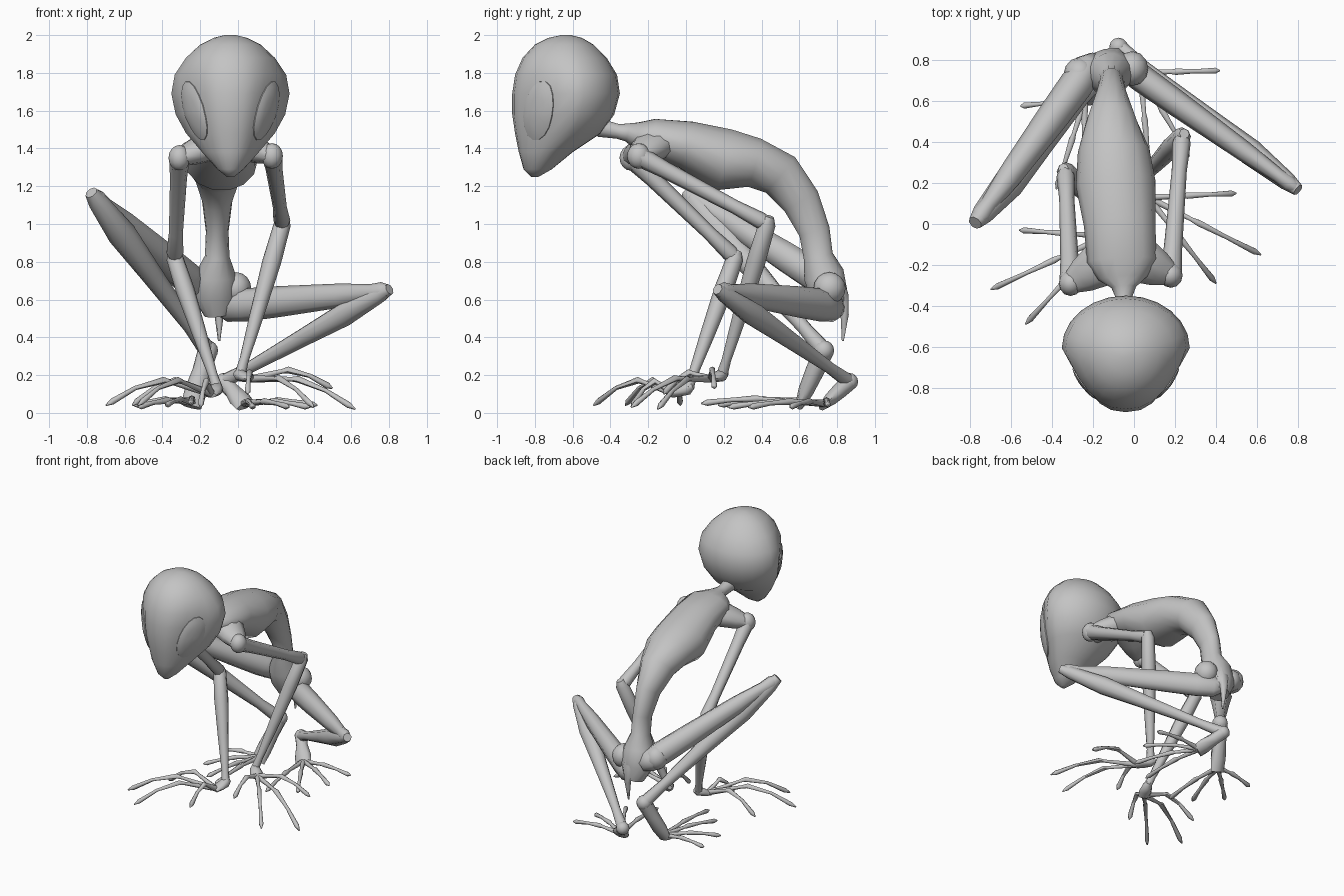
import bpy, bmesh, math
from mathutils import Vector, Matrix

old = bpy.data.objects.get("Cube")
if old:
    bpy.data.objects.remove(old)

skin = bpy.data.materials.new("grey_skin")
skin.use_nodes = True
skin.diffuse_color = (0.55, 0.55, 0.55, 1)
skin.node_tree.nodes["Principled BSDF"].inputs["Base Color"].default_value = (0.55, 0.55, 0.55, 1)

X, Z = Vector((1, 0, 0)), Vector((0, 0, 1))


def finish(name, bm, angle=60):
    bmesh.ops.recalc_face_normals(bm, faces=bm.faces)
    me = bpy.data.meshes.new(name)
    bm.to_mesh(me)
    bm.free()
    me.materials.append(skin)
    ob = bpy.data.objects.new(name, me)
    bpy.context.collection.objects.link(ob)
    bpy.ops.object.select_all(action='DESELECT')
    ob.select_set(True)
    bpy.context.view_layer.objects.active = ob
    bpy.ops.object.shade_smooth_by_angle(angle=math.radians(angle))
    return ob


def loft(bm, rings):
    """Skin a list of vertex rings and close both ends."""
    loops = [[bm.verts.new(p) for p in ring] for ring in rings]
    n = len(loops[0])
    for a, b in zip(loops, loops[1:]):
        for i in range(n):
            bm.faces.new((a[i], a[(i + 1) % n], b[(i + 1) % n], b[i]))
    bm.faces.new(loops[0][::-1])
    bm.faces.new(loops[-1])


def tube(bm, points, radii, ref=X, sides=8):
    """Sweep an ellipse along points; a radius is a number or (side, depth)."""
    pts = [Vector(p) for p in points]
    rings = []
    for i, p in enumerate(pts):
        t = (pts[min(i + 1, len(pts) - 1)] - pts[max(i - 1, 0)]).normalized()
        side = (ref - t * ref.dot(t)).normalized()
        deep = t.cross(side)
        r = radii[i]
        a, b = r if isinstance(r, tuple) else (r, r)
        rings.append([p + side * a * math.cos(k * math.tau / sides)
                      + deep * b * math.sin(k * math.tau / sides) for k in range(sides)])
    loft(bm, rings)


def ball(bm, centre, size):
    m = Matrix.Translation(centre) @ Matrix.Diagonal((*size, 1))
    bmesh.ops.create_uvsphere(bm, u_segments=12, v_segments=8, radius=1, matrix=m)


def bone(bm, a, b, profile, ref=X):
    """Straight limb segment; profile holds (fraction, radius) pairs."""
    a, b = Vector(a), Vector(b)
    tube(bm, [a.lerp(b, f) for f, r in profile], [r for f, r in profile], ref)


# Head: stacked ovals (height, front, back, half width, hollow of the eye sockets)
head_rows = [(1.25, -.82, -.78, .02, 0), (1.29, -.86, -.71, .07, 0), (1.38, -.885, -.60, .15, .2),
             (1.48, -.905, -.45, .235, .45), (1.58, -.92, -.38, .29, .5), (1.69, -.92, -.35, .313, .45),
             (1.79, -.905, -.365, .295, .25), (1.88, -.865, -.42, .235, .1), (1.95, -.80, -.49, .16, 0),
             (1.985, -.73, -.55, .09, 0), (2.0, -.66, -.61, .03, 0)]
CX = -.04
bm = bmesh.new()
rings = []
for z, front, back, w, hollow in head_rows:
    mid = front + (back - front) * .55
    ring = []
    for k in range(24):
        c, s = math.cos(k * math.tau / 24), math.sin(k * math.tau / 24)
        width = w * c * (1 - hollow * max(0, -s) * abs(c))
        ring.append((CX + width, mid + s * ((back - mid) if s > 0 else (mid - front)), z))
    rings.append(ring)
loft(bm, rings)
head = finish("head", bm)

# Almond eyes: domed ovals laid onto the head, tilted down towards the chin
for side, name in ((1, "left_eye"), (-1, "right_eye")):
    normal = Vector((side * .76, -.64, -.1)).normalized()
    along = Vector((side * .36, .14, .9))
    along = (along - normal * along.dot(normal)).normalized()
    across = along.cross(normal)
    centre = Vector((CX + side * .185, -.775, 1.6))
    rings = []
    for f, lift in ((1, -.01), (1, .006), (.8, .014), (.5, .019), (.15, .021)):
        ring = []
        for k in range(16):
            a = k * math.tau / 16
            p = centre + (along * .165 * math.cos(a) + across * .09 * math.sin(a)) * f
            hit, spot, _, _ = head.ray_cast(p + normal * .5, -normal)
            ring.append((spot if hit else p) + normal * lift)
        rings.append(ring)
    bm = bmesh.new()
    loft(bm, rings)
    finish(name, bm, 40)

# Neck, ribcage, curved waist and pelvis in one sweep
spine = [((-.05, -.46, 1.51), .05), ((-.05, -.36, 1.49), .04), ((-.05, -.31, 1.485), (.06, .05)),
         ((-.055, -.265, 1.47), (.12, .07)), ((-.06, -.18, 1.46), (.17, .10)),
         ((-.07, 0, 1.42), (.175, .13)), ((-.09, .2, 1.34), (.195, .17)),
         ((-.1, .36, 1.325), (.175, .135)), ((-.11, .5, 1.26), (.125, .125)),
         ((-.11, .61, 1.12), (.08, .105)), ((-.11, .68, .96), (.06, .085)),
         ((-.11, .70, .83), (.065, .08)), ((-.12, .73, .73), (.11, .11)),
         ((-.12, .76, .62), (.12, .10)), ((-.11, .78, .52), (.07, .07))]
bm = bmesh.new()
tube(bm, [p for p, r in spine], [r for p, r in spine], X, 14)
finish("torso", bm)

bm = bmesh.new()
tube(bm, [(-.1, .79, .74), (-.1, .835, .62), (-.1, .84, .52), (-.1, .83, .38)],
     [.04, (.05, .03), .025, .006], X, 6)
finish("tail_spur", bm)

# Arms: shoulder, elbow, wrist, palm end
arms = {"left": ((.18, -.25, 1.36), (.235, .43, 1.0), (.01, .19, .2), (.07, .13, .18)),
        "right": ((-.31, -.29, 1.35), (-.335, .26, .82), (-.11, .01, .13), (-.14, -.06, .1))}
for side, (shoulder, elbow, wrist, palm) in arms.items():
    bm = bmesh.new()
    root, tip = Vector((-.06, -.13, 1.45)), Vector(shoulder)
    tube(bm, [root, root.lerp(tip, .45), root.lerp(tip, .75), tip],
         [(.08, .12), (.08, .115), (.065, .09), (.045, .055)], Z, 10)
    ball(bm, shoulder, (.058, .062, .068))
    finish(side + "_shoulder", bm)
    bm = bmesh.new()
    bone(bm, shoulder, elbow, [(0, .055), (.2, .045), (.75, .037), (.95, .045), (1.02, .03)])
    finish(side + "_upper_arm", bm)
    bm = bmesh.new()
    bone(bm, elbow, wrist, [(-.05, .025), (0, .045), (.25, .05), (.6, .038), (.9, .025), (1, .03)])
    finish(side + "_forearm", bm)
    bm = bmesh.new()
    bone(bm, wrist, palm, [(-.4, .015), (0, .035), (.6, (.025, .045)), (1.2, (.015, .035))], Z)
    finish(side + "_palm", bm)

# Legs: buttock, hip, knee, heel, ball of foot, thigh flatness, calf and foot girth
legs = {"left": ((-.01, .76, .66), (-.03, .76, .565), (.785, .18, .645),
                 (-.075, .865, .165), (.03, .74, .05), .78, 1.0),
        "right": ((-.265, .73, .70), (-.24, .74, .69), (-.765, .02, 1.15),
                  (-.16, .73, .33), (-.24, .61, .06), .95, 1.18)}
thigh = [(-.1, .04), (-.04, .08), (.08, .088), (.3, .082), (.7, .064), (.9, .045), (.97, .05), (1.01, .035)]
shin = [(-.02, .03), (.04, .045), (.25, .065), (.5, .05), (.85, .032), (1, .04)]
for side, (buttock, hip, knee, heel, foot, flat, girth) in legs.items():
    bm = bmesh.new()
    ball(bm, buttock, (.08, .085, .085))
    finish(side + "_buttock", bm)
    bm = bmesh.new()
    bone(bm, hip, knee, [(f, (r, r * flat)) for f, r in thigh], Z)
    finish(side + "_thigh", bm)
    bm = bmesh.new()
    bone(bm, knee, heel, [(f, r * girth) for f, r in shin], Z)
    finish(side + "_shin", bm)
    bm = bmesh.new()
    ball(bm, heel, [.046 * girth] * 3)
    bone(bm, heel, foot, [(0, .045 * girth), (.4, .042 * girth), (.8, (.06, .035 * girth)), (1.1, (.055, .022))])
    finish(side + "_foot", bm)


# Fingers and toes: root, raised knuckle, second joint, pointed tip
def digit(name, root, tip, rise, reach=.45):
    root, tip = Vector(root), Vector(tip)
    knuckle = root.lerp(tip, reach) + Z * rise
    joint = root.lerp(tip, .72) + Z * rise * .75
    pad = joint.lerp(tip, .78)
    bm = bmesh.new()
    tube(bm, [root, root.lerp(knuckle, .85), knuckle, joint.lerp(knuckle, .15), joint, pad, tip],
         [.02, .012, .018, .012, .012, .017, .004], Z, 6)
    finish(name, bm)


tips = {
    "left_finger": (arms["left"][3], .07,
                    [(.62, -.15, .02), (.40, -.29, .03), (.50, .15, .13), (.05, -.12, .1)]),
    "right_finger": (arms["right"][3], .10,
                     [(-.70, -.32, .04), (-.53, -.49, .04), (-.56, -.03, .04), (-.2, -.29, .03)]),
    "left_toe": (legs["left"][4], .02,
                 [(.42, .75, .04), (.38, .55, .03), (.27, .33, .03), (.08, .22, .03)]),
    "right_toe": (legs["right"][4], .02,
                  [(-.555, .577, .04), (-.53, .34, .03), (-.38, .17, .04), (-.25, .08, .05)]),
}
for part, (root, rise, ends) in tips.items():
    for i, tip in enumerate(ends):
        digit(f"{part}_{i + 1}", root, tip, rise)
